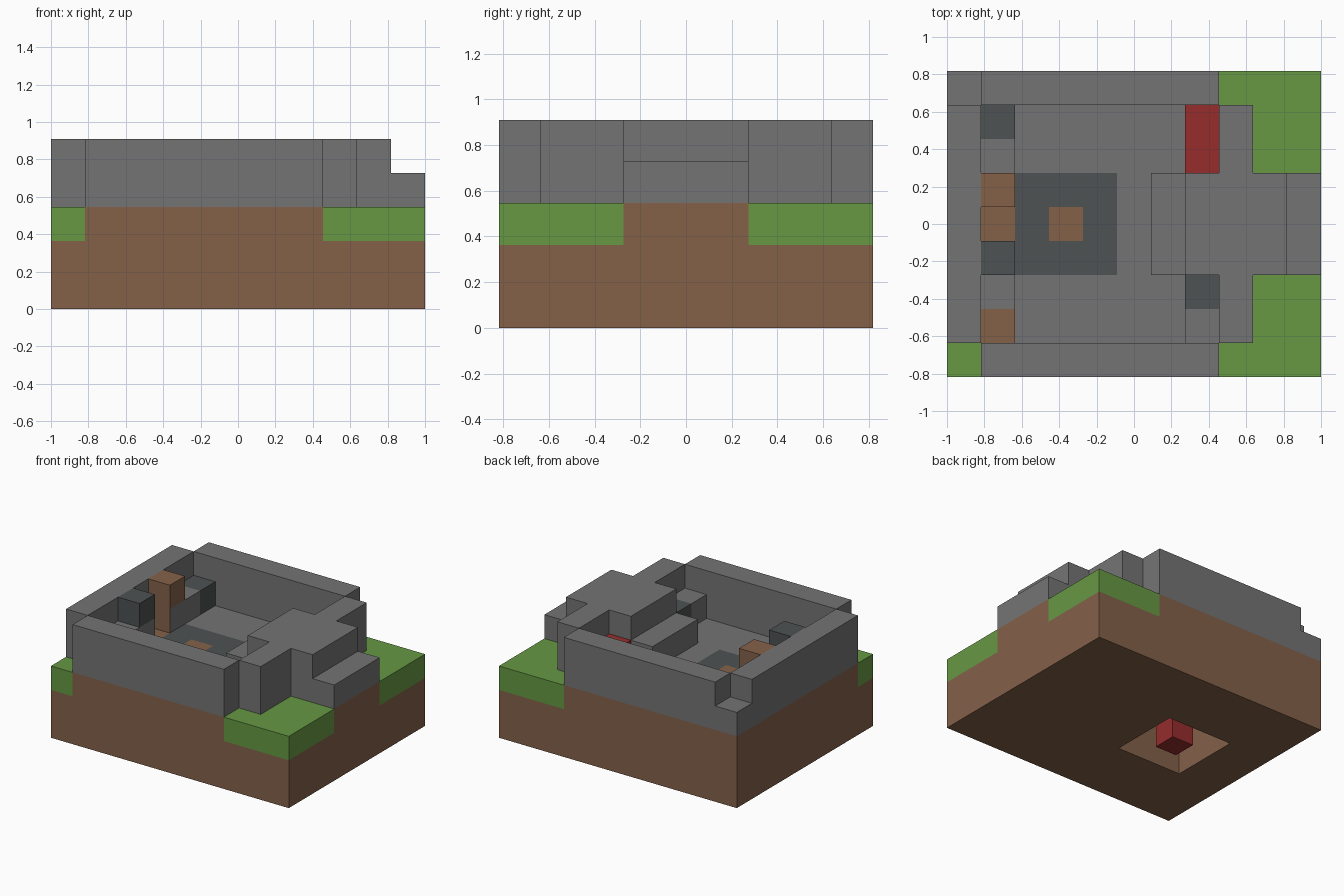
import bpy, bmesh, math
from mathutils import Vector

if "Cube" in bpy.data.objects:
    bpy.data.objects.remove(bpy.data.objects["Cube"])

U = 2 / 11                      # block size
NX, NY = 11, 9                  # blocks along x and y


def material(name, r, g, b):
    m = bpy.data.materials.new(name)
    lin = [((c / 255 + 0.055) / 1.055) ** 2.4 for c in (r, g, b)]
    m.diffuse_color = (*lin, 1)
    m.use_nodes = True
    m.node_tree.nodes["Principled BSDF"].inputs["Base Color"].default_value = m.diffuse_color
    return m


EARTH = material("earth_brown", 131, 97, 73)
GRASS = material("grass_green", 103, 152, 68)
STONE = material("stone_grey", 116, 116, 116)
SLATE = material("dark_slate", 77, 82, 83)
RED = material("deep_red", 150, 44, 44)

grid = {}                       # block position -> part name
colour = {}                     # part name -> material


def blocks(part, mat, i, j, k):
    """Fill inclusive block ranges with a part; later parts replace earlier ones."""
    colour[part] = mat
    for a in range(i[0], i[1] + 1):
        for b in range(j[0], j[1] + 1):
            for c in range(k[0], k[1] + 1):
                grid[a, b, c] = part


# Ground slab and lawn corners
blocks("earth_base", EARTH, (0, 10), (0, 8), (0, 2))
blocks("lawn", GRASS, (0, 0), (0, 0), (2, 2))
for rows in ((0, 2), (6, 8)):
    blocks("lawn", GRASS, (8, 10), rows, (2, 2))
for row in (0, 8):
    blocks("lawn", GRASS, (8, 10), (row, row), (2, 2))

# Pit under the building with a central post
for a in range(2, 5):
    for b in range(3, 6):
        for c in range(2):
            del grid[a, b, c]
blocks("pit_post", RED, (3, 3), (4, 4), (0, 1))

# Floor with a dark square and brown centre
blocks("floor", STONE, (1, 7), (1, 7), (2, 2))
blocks("floor_square", SLATE, (2, 4), (3, 5), (2, 2))
blocks("floor_centre", EARTH, (3, 3), (4, 4), (2, 2))
blocks("alcove_floor", EARTH, (1, 1), (4, 4), (2, 2))

# Outer walls
for row in (0, 8):
    blocks("long_walls", STONE, (1, 7), (row, row), (3, 4))
blocks("left_wall", STONE, (0, 0), (1, 7), (3, 4))
blocks("left_wall", STONE, (0, 0), (8, 8), (3, 3))
blocks("right_wall", STONE, (8, 8), (1, 7), (3, 4))

# Gatehouse with a low step on either end
blocks("gatehouse", STONE, (7, 9), (3, 5), (3, 4))
for col in (6, 10):
    blocks("gate_step", STONE, (col, col), (3, 5), (3, 3))

# Furniture along the right wall
blocks("bed", RED, (7, 7), (6, 7), (3, 3))
blocks("right_bench", STONE, (7, 7), (1, 1), (3, 3))
blocks("right_dark_block", SLATE, (7, 7), (2, 2), (3, 3))

# Furniture along the left wall
blocks("left_bench", STONE, (1, 1), (2, 3), (3, 3))
blocks("left_bench", STONE, (1, 1), (5, 6), (3, 3))
blocks("left_wood_block", EARTH, (1, 1), (1, 1), (3, 3))
blocks("left_dark_block", SLATE, (1, 1), (7, 7), (3, 3))
blocks("tall_dark_block", SLATE, (1, 1), (3, 3), (4, 4))
blocks("tall_wood_block", EARTH, (1, 1), (5, 5), (4, 4))


def build(part):
    """Make one object from the exposed block sides of a part."""
    bm = bmesh.new()
    for cell in [c for c, p in grid.items() if p == part]:
        for axis in range(3):
            for sign in (-1, 1):
                near = list(cell)
                near[axis] += sign
                if tuple(near) in grid:
                    continue
                n, u = Vector((0, 0, 0)), Vector((0, 0, 0))
                n[axis], u[(axis + 1) % 3] = sign, 1
                v = n.cross(u)
                mid = Vector(cell) + Vector((0.5, 0.5, 0.5)) + n / 2
                quad = [mid + (u * s + v * t) / 2
                        for s, t in ((-1, -1), (1, -1), (1, 1), (-1, 1))]
                bm.faces.new([bm.verts.new(((q.x - NX / 2) * U,
                                            (q.y - NY / 2) * U, q.z * U))
                              for q in quad])
    bmesh.ops.remove_doubles(bm, verts=bm.verts[:], dist=1e-4)
    bmesh.ops.dissolve_limit(bm, angle_limit=math.radians(1),
                             verts=bm.verts[:], edges=bm.edges[:])
    me = bpy.data.meshes.new(part)
    me.materials.append(colour[part])
    # Wooden side of the alcove under the tall wood block
    if part == "left_bench":
        me.materials.append(EARTH)
        for f in bm.faces:
            f.normal_update()
            if f.normal.y < -0.9 and f.calc_center_median().y > 0:
                f.material_index = 1
    bm.to_mesh(me)
    bm.free()
    bpy.context.collection.objects.link(bpy.data.objects.new(part, me))


for part in colour:
    build(part)
